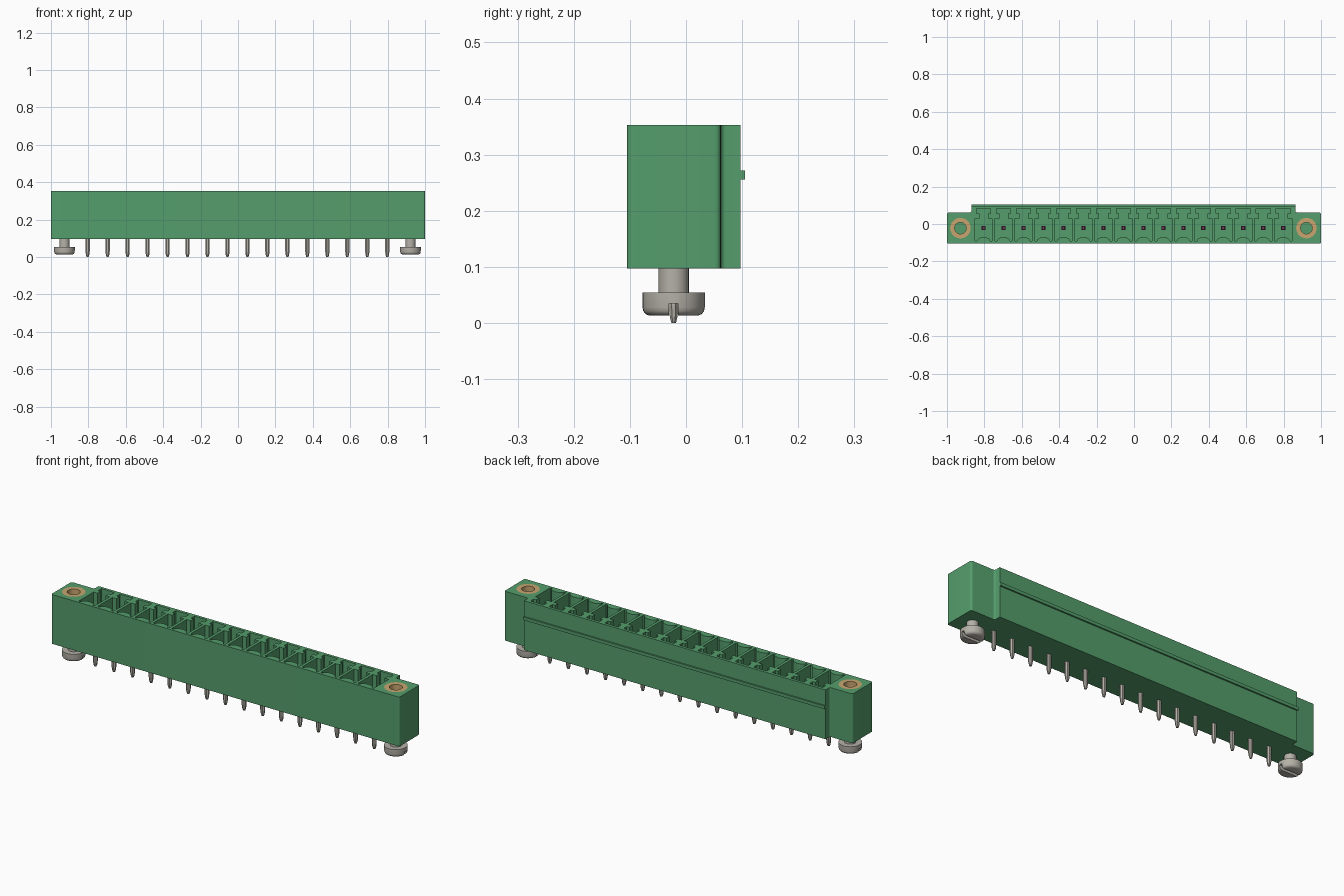
import bpy, bmesh, math
from mathutils import Vector, Matrix

if "Cube" in bpy.data.objects:
    bpy.data.objects.remove(bpy.data.objects["Cube"])


def material(name, rgb, rough=0.6):
    m = bpy.data.materials.new(name)
    m.use_nodes = True
    m.diffuse_color = (*rgb, 1)
    b = next(n for n in m.node_tree.nodes if n.type == 'BSDF_PRINCIPLED')
    b.inputs["Base Color"].default_value = (*rgb, 1)
    b.inputs["Roughness"].default_value = rough
    return m


GREEN = material("housing green", (0.09, 0.34, 0.15))
STEEL = material("warm grey metal", (0.46, 0.44, 0.39))
BRASS = material("tan brass", (0.58, 0.38, 0.16))
MAUVE = material("dark mauve", (0.22, 0.06, 0.13))

CX, PIN_Y = -0.003, -0.022          # centre of the contact row
PITCH, COUNT = 0.1068, 16
BOTTOM, TOP, FLOOR = 0.097, 0.353, 0.157
SCREW_X = 0.925
PIN_XS = [CX + (i - (COUNT - 1) / 2) * PITCH for i in range(COUNT)]


def finish(name, bm, mat, smooth=True):
    bmesh.ops.recalc_face_normals(bm, faces=bm.faces)
    me = bpy.data.meshes.new(name)
    bm.to_mesh(me)
    bm.free()
    ob = bpy.data.objects.new(name, me)
    bpy.context.collection.objects.link(ob)
    me.materials.append(mat)
    if smooth:
        shade(ob)
    return ob


def shade(ob):
    bpy.ops.object.select_all(action='DESELECT')
    ob.select_set(True)
    bpy.context.view_layer.objects.active = ob
    bpy.ops.object.shade_smooth_by_angle(angle=math.radians(32))


def prism(bm, pts, z0, z1):
    """Closed vertical prism over a 2D outline."""
    lo = [bm.verts.new((x, y, z0)) for x, y in pts]
    hi = [bm.verts.new((x, y, z1)) for x, y in pts]
    bm.faces.new(lo[::-1])
    bm.faces.new(hi)
    n = len(pts)
    for i in range(n):
        j = (i + 1) % n
        bm.faces.new((lo[i], lo[j], hi[j], hi[i]))


def rounded(corners, steps=5):
    """Outline whose (x, y, r) corners are rounded."""
    out = []
    for i, (x, y, r) in enumerate(corners):
        p = Vector((x, y))
        if r == 0:
            out.append(p)
            continue
        a = p + (Vector(corners[i - 1][:2]) - p).normalized() * r
        b = p + (Vector(corners[(i + 1) % len(corners)][:2]) - p).normalized() * r
        for k in range(steps + 1):
            t = k / steps
            out.append(a * (1 - t) ** 2 + p * 2 * t * (1 - t) + b * t * t)
    return [tuple(p) for p in out]


def lathe(name, profile, mat, sides=32, loop=False, sy=1.0, turn=0.0, smooth=True):
    """Turned part from (radius, z) points, capped or closed as a ring."""
    bm = bmesh.new()
    rings = []
    for r, z in profile:
        rings.append([bm.verts.new((r * math.cos(2 * math.pi * k / sides + turn),
                                    r * sy * math.sin(2 * math.pi * k / sides + turn), z))
                      for k in range(sides)])
    pairs = list(zip(rings, rings[1:]))
    if loop:
        pairs.append((rings[-1], rings[0]))
    else:
        bm.faces.new(rings[0])
        bm.faces.new(rings[-1])
    for a, b in pairs:
        for k in range(sides):
            j = (k + 1) % sides
            bm.faces.new((a[k], a[j], b[j], b[k]))
    return finish(name, bm, mat, smooth)


def cut(ob, cutter):
    """Subtract the cutter and discard it."""
    m = ob.modifiers.new("cut", 'BOOLEAN')
    m.operation, m.solver, m.object = 'DIFFERENCE', 'EXACT', cutter
    bpy.context.view_layer.update()
    me = bpy.data.meshes.new_from_object(
        ob.evaluated_get(bpy.context.evaluated_depsgraph_get()))
    ob.modifiers.clear()
    ob.data = me
    bpy.data.objects.remove(cutter)


def box(bm, x0, x1, y0, y1, z0, z1):
    prism(bm, [(x0, y0), (x1, y0), (x1, y1), (x0, y1)], z0, z1)


# Housing: long block with lower ears at both ends
L, R = CX - 0.866, CX + 0.866
bm = bmesh.new()
prism(bm, rounded([(-1, -0.105, .01), (1, -0.105, .01), (1, 0.062, .012), (R, 0.062, .01),
                   (R, 0.097, 0), (L, 0.097, 0), (L, 0.062, .01), (-1, 0.062, .012)]),
      BOTTOM, TOP)
housing = finish("housing", bm, GREEN, False)

# Cavities: keyed pocket with a rounded front rib and a T slot at the back
bm = bmesh.new()
W = 0.046
for x in PIN_XS:
    half = [(W, -0.092), (W, 0.03), (0.023, 0.03), (0.023, 0.055), (0.038, 0.055), (0.038, 0.082)]
    rib = [(-0.036 * math.cos(math.pi * k / 8), -0.092 + 0.022 * math.sin(math.pi * k / 8))
           for k in range(9)]
    outline = rib + half + [(-a, b) for a, b in reversed(half)]
    prism(bm, [(x + a, b) for a, b in outline], FLOOR, TOP + 0.05)
cut(housing, finish("cavity_cutter", bm, GREEN, False))

# Round sockets for the threaded inserts
bm = bmesh.new()
for s in (-1, 1):
    prism(bm, [(CX + s * SCREW_X + 0.055 * math.cos(k * math.pi / 16),
                PIN_Y + 0.055 * math.sin(k * math.pi / 16)) for k in range(32)],
          0.2, TOP + 0.05)
cut(housing, finish("socket_cutter", bm, GREEN, False))
shade(housing)

# Latching ridge along the back
bm = bmesh.new()
box(bm, L, R, 0.095, 0.105, 0.256, 0.272)
finish("latch_ridge", bm, GREEN, False)

# Threaded inserts and slotted screws
for side, s in (("right", -1), ("left", 1)):
    spot = (CX + s * SCREW_X, PIN_Y, 0)
    insert = lathe(side + "_threaded_insert",
                   [(0.055, 0.2), (0.055, TOP), (0.031, TOP), (0.031, 0.2)], BRASS, loop=True)
    insert.location = spot
    screw = lathe(side + "_screw",
                  [(0.043, 0.013), (0.050, 0.016), (0.054, 0.021), (0.0555, 0.028),
                   (0.0555, 0.054), (0.027, 0.054), (0.027, 0.11)], STEEL, smooth=False)
    bm = bmesh.new()
    box(bm, -0.1, 0.1, -0.008, 0.008, -0.02, 0.035)
    cut(screw, finish("slot_cutter", bm, STEEL, False))
    shade(screw)
    screw.location = spot

# Contacts: chamfered solder tail below, square blade in each cavity
tail = lathe("solder_tail", [(0.006, 0), (0.010, 0.012), (0.0125, 0.03), (0.0125, 0.11)],
             STEEL, sides=8, sy=0.75, turn=math.pi / 8, smooth=False)
blade = lathe("contact_blade", [(0.016, FLOOR - 0.01), (0.016, 0.285), (0.009, 0.3)],
              MAUVE, sides=4, turn=math.pi / 4, smooth=False)
for i, x in enumerate(PIN_XS):
    for part in (tail, blade):
        ob = part
        if i:
            ob = part.copy()
            ob.name = f"{part.name}_{i + 1}"
            bpy.context.collection.objects.link(ob)
        ob.location = (x, PIN_Y, 0)
